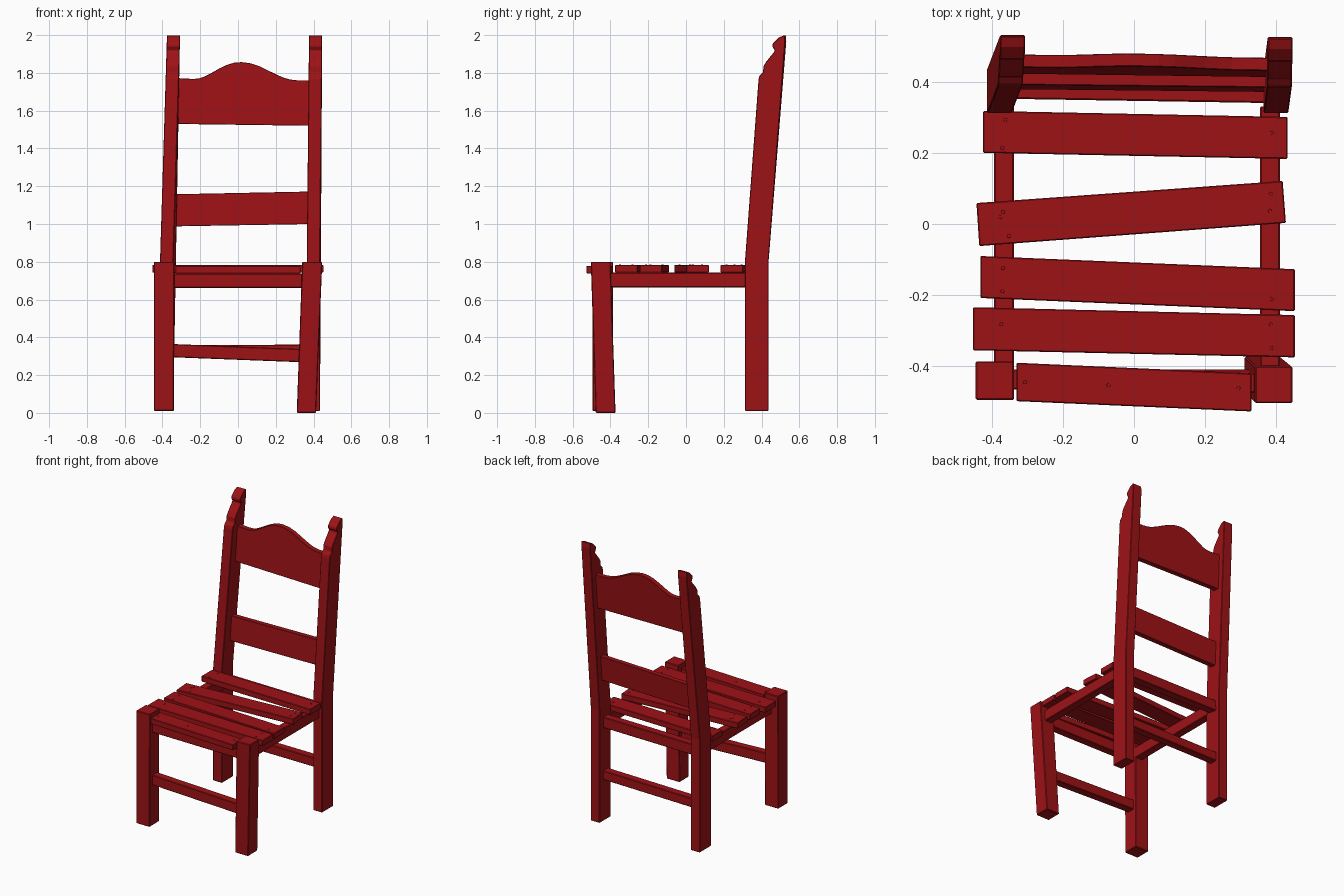
import bpy, bmesh
from mathutils import Vector

red = bpy.data.materials.new("red_paint")
red.diffuse_color = (0.34, 0.006, 0.008, 1)


def loft(name, ring_a, ring_b, bevel=0.004):
    """Solid between two matching rings of 3D points."""
    bm = bmesh.new()
    a = [bm.verts.new(p) for p in ring_a]
    b = [bm.verts.new(p) for p in ring_b]
    n = len(a)
    bm.faces.new(a)
    bm.faces.new(b[::-1])
    for i in range(n):
        j = (i + 1) % n
        bm.faces.new((a[j], a[i], b[i], b[j]))
    bmesh.ops.recalc_face_normals(bm, faces=bm.faces)
    me = bpy.data.meshes.new(name)
    bm.to_mesh(me)
    bm.free()
    me.materials.append(red)
    ob = bpy.data.objects.new(name, me)
    bpy.context.collection.objects.link(ob)
    if bevel:
        m = ob.modifiers.new("soft_edges", "BEVEL")
        m.width = bevel
        m.segments = 1
        m.limit_method = "ANGLE"
    return ob


def rect_xy(x0, x1, y0, y1, z):
    return [(x0, y0, z), (x1, y0, z), (x1, y1, z), (x0, y1, z)]


def rail(name, a, b, dy, dz):
    """Straight board from point a to b, dy deep and dz tall."""
    def ring(p):
        x, y, z = p
        return [(x, y - dy / 2, z - dz / 2), (x, y + dy / 2, z - dz / 2),
                (x, y + dy / 2, z + dz / 2), (x, y - dy / 2, z + dz / 2)]
    return loft(name, ring(a), ring(b))


def side_rail(name, x, y0, y1, z0, z1, w=0.056):
    return loft(name, rect_xy(x - w / 2, x + w / 2, y0, y1, z0),
                rect_xy(x - w / 2, x + w / 2, y0, y1, z1))


# Front legs, the right one splayed
loft("front_leg_left", rect_xy(-0.445, -0.34, -0.495, -0.388, 0.01),
     rect_xy(-0.445, -0.337, -0.495, -0.386, 0.8))
loft("front_leg_right", rect_xy(0.311, 0.413, -0.478, -0.373, 0),
     rect_xy(0.34, 0.446, -0.504, -0.4, 0.8))

# Back posts: side profile (y, z) with bend above the seat and carved finial
post = [(0.312, 0.01), (0.312, 0.8), (0.384, 1.765), (0.389, 1.785), (0.408, 1.803),
        (0.41, 1.835), (0.425, 1.86), (0.462, 1.905), (0.47, 1.918), (0.457, 1.94),
        (0.459, 1.955), (0.492, 1.988), (0.522, 2.0), (0.525, 1.965),
        (0.437, 0.8), (0.437, 0.01)]


def back_post(name, x_low, x_top, width, dy):
    def ring(off):
        pts = []
        for y, z in post:
            t = max(0, (z - 0.8) / 1.2)
            pts.append((x_low + (x_top - x_low) * t + off, y + dy * t, z))
        return pts
    loft(name, ring(0), ring(width), 0.003)


back_post("back_post_left", -0.413, -0.376, 0.07, 0.006)
back_post("back_post_right", 0.364, 0.376, 0.07, 0.0)

# Seat frame
side_rail("seat_rail_left", -0.365, -0.4, 0.33, 0.665, 0.743)
side_rail("seat_rail_right", 0.382, -0.41, 0.33, 0.665, 0.743)
rail("seat_rail_front", (-0.36, -0.437, 0.7), (0.36, -0.447, 0.7), 0.056, 0.075)
rail("seat_rail_back", (-0.36, 0.38, 0.7), (0.38, 0.368, 0.7), 0.056, 0.075)

# Leg stretchers
rail("stretcher_front", (-0.36, -0.437, 0.33), (0.34, -0.437, 0.303), 0.056, 0.07)
rail("stretcher_back", (-0.36, 0.38, 0.325), (0.38, 0.368, 0.33), 0.056, 0.064)

# Backrest boards: outline (x, z) leaning back with the posts
LEAN = 0.076


def back_board(name, outline, y_front, z0, thick, skew=-0.012):
    def ring(off):
        return [(x, y_front + off + LEAN * (z - z0) + skew * x, z) for x, z in outline]
    loft(name, ring(0), ring(thick), 0.002)


crest = [(-0.35, 1.53), (0.39, 1.52), (0.39, 1.76), (0.31, 1.761), (0.275, 1.765),
         (0.24, 1.775), (0.2, 1.793), (0.155, 1.815), (0.115, 1.835), (0.07, 1.85),
         (0.02, 1.857), (-0.02, 1.854), (-0.06, 1.842), (-0.1, 1.823),
         (-0.14, 1.8), (-0.18, 1.779), (-0.21, 1.77), (-0.24, 1.768), (-0.35, 1.774)]
back_board("crest_board", crest, 0.418, 1.525, 0.036)
lower = [(-0.36, 0.987), (0.39, 1.0), (0.39, 1.172), (-0.36, 1.157)]
back_board("lower_back_board", lower, 0.375, 0.99, 0.036)

# Crooked seat slats: left x, right x, left y pair, right y pair, height of underside
slats = [
    (-0.424, 0.432, (0.2, 0.318), (0.183, 0.301), 0.743),
    (-0.439, 0.42, (-0.062, 0.059), (0.002, 0.121), 0.743),
    (-0.432, 0.452, (-0.208, -0.09), (-0.245, -0.127), 0.743),
    (-0.453, 0.452, (-0.355, -0.234), (-0.375, -0.256), 0.743),
    (-0.331, 0.33, (-0.498, -0.39), (-0.527, -0.42), 0.738),
]
for i, (xl, xr, yl, yr, z) in enumerate(slats):
    shape = [(xl, yl[0]), (xr, yr[0]), (xr, yr[1]), (xl, yl[1])]
    if i == 1:
        shape = [(-0.435, -0.062), (0.427, 0.003), (0.418, 0.121), (-0.443, 0.059)]
    loft(f"seat_slat_{i + 1}", [(x, y, z) for x, y in shape],
         [(x, y, z + 0.04) for x, y in shape], 0.003)

# Nail heads in the slats
nails = [(-0.362, 0.293), (-0.37, 0.214), (0.387, 0.256),
         (-0.368, 0.034), (-0.376, 0.02), (-0.351, -0.034), (0.385, 0.085), (0.382, 0.037),
         (-0.368, -0.124), (-0.37, -0.189), (0.387, -0.211),
         (-0.373, -0.282), (0.385, -0.282), (0.387, -0.349),
         (-0.306, -0.445), (-0.072, -0.453), (0.294, -0.462)]
bm = bmesh.new()
for x, y in nails:
    z = 0.779 if y < -0.4 else 0.784
    made = bmesh.ops.create_cone(bm, cap_ends=True, segments=8, radius1=0.006,
                                 radius2=0.005, depth=0.006)
    bmesh.ops.translate(bm, verts=made["verts"], vec=Vector((x, y, z - 0.001)))
me = bpy.data.meshes.new("nail_heads")
bm.to_mesh(me)
bm.free()
me.materials.append(red)
bpy.context.collection.objects.link(bpy.data.objects.new("nail_heads", me))
